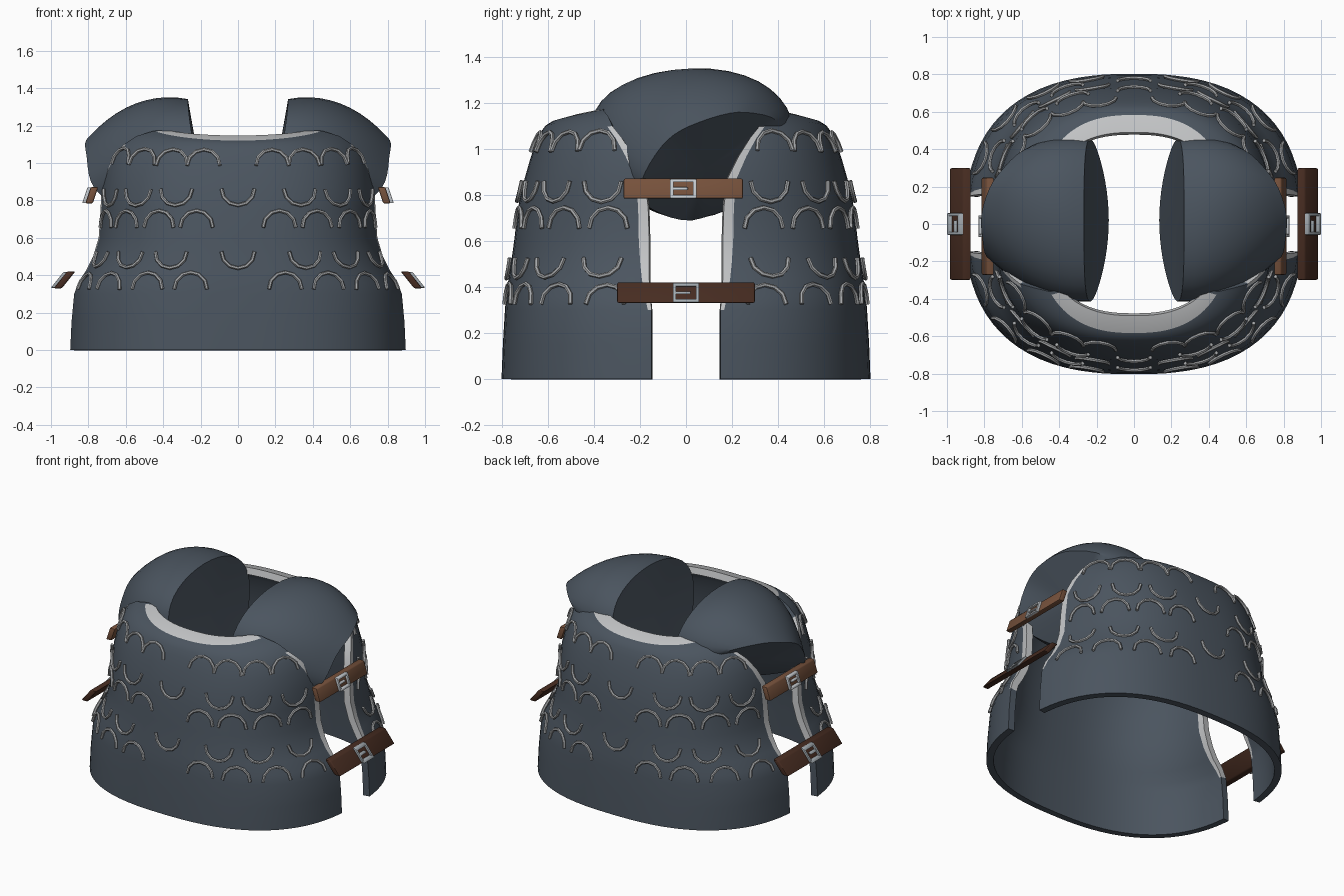
import bpy, bmesh, math
from mathutils import Vector, Matrix
from mathutils.bvhtree import BVHTree

if "Cube" in bpy.data.objects:
    bpy.data.objects.remove(bpy.data.objects["Cube"])


def material(name, rgb):
    m = bpy.data.materials.new(name)
    m.diffuse_color = (*rgb, 1)
    m.use_nodes = True
    m.node_tree.nodes["Principled BSDF"].inputs["Base Color"].default_value = m.diffuse_color
    return m


SLATE = material("slate_steel", (0.070, 0.090, 0.115))
TRIM = material("pale_trim", (0.54, 0.55, 0.56))
WIRE = material("grey_wire", (0.37, 0.38, 0.39))
BUCKLE = material("buckle_silver", (0.55, 0.58, 0.61))
BUCKLE_DARK = material("buckle_steel", (0.36, 0.40, 0.43))
BROWN = material("brown_leather", (0.18, 0.082, 0.044))
DARK = material("dark_leather", (0.062, 0.025, 0.015))


def finish(obj, angle=40):
    bpy.ops.object.select_all(action='DESELECT')
    obj.select_set(True)
    bpy.context.view_layer.objects.active = obj
    bpy.ops.object.convert(target='MESH')
    bpy.ops.object.shade_smooth_by_angle(angle=math.radians(angle))
    return obj


def mesh_object(name, bm, mats):
    me = bpy.data.meshes.new(name)
    bm.to_mesh(me)
    bm.free()
    for m in mats:
        me.materials.append(m)
    obj = bpy.data.objects.new(name, me)
    bpy.context.collection.objects.link(obj)
    return obj


# Plate levels: centre height, side-edge height, side-edge x, depth, side-edge y
ROWS = [(0, 0, .897, .803, .15), (.15, .15, .89, .797, .15), (.30, .30, .876, .788, .15),
        (.36, .36, .855, .783, .155), (.43, .43, .81, .773, .16), (.50, .50, .775, .762, .16),
        (.60, .60, .745, .748, .16), (.75, .75, .735, .73, .165), (.87, .87, .73, .703, .18),
        (.96, .97, .70, .677, .23), (1.03, 1.05, .66, .652, .28), (1.073, 1.10, .61, .632, .32),
        (1.102, 1.145, .54, .612, .34), (1.12, 1.172, .45, .583, .362), (1.147, 1.176, .385, .49, .35)]
N = 2.5


def plate_point(r, t):
    """Point of the front plate at fractional level r and position t in -1..1."""
    i = max(0, min(int(r), len(ROWS) - 2))
    zm, ze, xe, b, e = (p + (q - p) * (r - i) for p, q in zip(ROWS[i], ROWS[i + 1]))
    a = xe / (1 - (e / b) ** N) ** (1 / N)
    th = abs(t) * math.acos((e / b) ** (N / 2))
    x = math.copysign(a * math.sin(th) ** (2 / N), t)
    y = -b * math.cos(th) ** (2 / N)
    return Vector((x, y, zm + (ze - zm) * abs(t) ** 1.6))


def level_of(z):
    for i in range(len(ROWS) - 1):
        if ROWS[i][0] <= z <= ROWS[i + 1][0]:
            return i + (z - ROWS[i][0]) / (ROWS[i + 1][0] - ROWS[i][0])
    return len(ROWS) - 1


def at_fraction(r, f):
    """Point at a fraction f of the half girth, measured from the centre line."""
    pts = [plate_point(r, i / 40) for i in range(41)]
    run = [0]
    for p, q in zip(pts, pts[1:]):
        run.append(run[-1] + (q - p).length)
    goal = abs(f) * run[-1]
    i = max(k for k in range(40) if run[k] <= goal)
    p = pts[i].lerp(pts[i + 1], (goal - run[i]) / (run[i + 1] - run[i]))
    if f < 0:
        p.x = -p.x
    return p


def make_sheet():
    bm = bmesh.new()
    grid = []
    for r in range(len(ROWS)):
        w = .012 + .026 * min(1, max(0, (r - 2) / 4))  # edge strip narrows downwards
        cols = [-1] + [(1 - w) * (i / 17 - 1) for i in range(35)] + [1]
        grid.append([bm.verts.new(plate_point(r, t)) for t in cols])
    last = len(grid[0]) - 2
    for r in range(len(ROWS) - 1):
        for c in range(last + 1):
            f = bm.faces.new((grid[r][c], grid[r][c + 1], grid[r + 1][c + 1], grid[r + 1][c]))
            # pale neckline band and arm-side edges
            if (r == len(ROWS) - 2 and 0 < c < last) or (c in (0, last) and 2 <= r <= 10):
                f.material_index = 1
    bm.normal_update()
    return bm


def make_plate(name, turn):
    bm = make_sheet()
    bm.transform(Matrix.Rotation(turn, 4, 'Z'))
    obj = mesh_object(name, bm, [SLATE, TRIM])
    mod = obj.modifiers.new("thickness", 'SOLIDIFY')
    mod.thickness = 0.045
    mod.offset = -1
    return finish(obj)


def make_scales(name, turn):
    """Raised wire half-rings: arches (+1) and cups (-1) in rows around a plate."""
    cu = bpy.data.curves.new(name, 'CURVE')
    cu.dimensions = '3D'
    cu.bevel_depth = 0.010
    cu.bevel_resolution = 1
    cu.use_fill_caps = True
    cu.materials.append(WIRE)
    rot = Matrix.Rotation(turn, 3, 'Z')
    sheet = make_sheet()
    tree = BVHTree.FromBMesh(sheet)
    arch, cup = (.21, .41, .62, .83), (0, .33, .56, .81)
    for z0, way in ((.325, 1), (.525, -1), (.655, 1), (.86, -1), (.985, 1)):
        for f in sorted({s * k for k in (arch if way > 0 else cup) for s in (-1, 1)}):
            c = at_fraction(level_of(z0), f)
            n = tree.find_nearest(c)[1]
            across = Vector((0, 0, 1)).cross(n).normalized()
            up = n.cross(across)
            sp = cu.splines.new('POLY')
            sp.points.add(6)
            for i, p in enumerate(sp.points):
                a = math.pi * i / 6
                q, m = tree.find_nearest(c + across * .088 * math.cos(a)
                                         + up * way * .09 * math.sin(a))[:2]
                p.co = (*(rot @ (q + m * .010)), 1)
    sheet.free()
    obj = bpy.data.objects.new(name, cu)
    bpy.context.collection.objects.link(obj)
    return finish(obj, 50)


for side, turn in (("front", 0), ("back", math.pi)):
    make_plate(side + "_plate", turn)
    make_scales(side + "_scale_rings", turn)

# Shoulder guards: tilted inner face lofted to a slanted arm opening
RIM = [Vector(p) for p in ((.2, .03, .69), (.6, -.18, .76), (.77, -.19, .87), (.81, -.08, 1.04),
                           (.81, .08, 1.125), (.73, .26, 1.16), (.54, .41, 1.09), (.32, .25, .82))]


def rim_point(u):
    i, f = int(u), u - int(u)
    a, b, c, d = (RIM[(i + k) % 8] for k in (-1, 0, 1, 2))
    return .5 * (2 * b + (c - a) * f + (2 * a - 5 * b + 4 * c - d) * f * f
                 + (3 * b - a - 3 * c + d) * f ** 3)


def make_shoulder(name, sx):
    bm = bmesh.new()
    count, steps = 40, 10
    rings = []
    for k in range(steps + 1):
        s = k / steps
        ring = []
        for i in range(count):
            ph = 2 * math.pi * i / count
            sn, cs = math.sin(ph), math.cos(ph)
            z = 1.02 - .322 * cs
            x = .268 - .135 * max(0, (1.342 - z) / .65) ** 1.5
            disc = Vector((x, .02 - .425 * sn * (1 - .22 * cs), z))
            p = disc.lerp(rim_point(8 * i / count), s)
            bulge = .33 * s * (1 - s) * (1 - cs) / 2
            p += Vector((.15, -sn * (1.4 if sn > 0 else .65), -cs)) * bulge
            ring.append(bm.verts.new((p.x * sx, p.y, p.z)))
        rings.append(ring)
    for a, b in zip(rings, rings[1:]):
        for i in range(count):
            j = (i + 1) % count
            bm.faces.new((a[i], a[j], b[j], b[i]))
    ends = [bm.faces.new(rings[0]), bm.faces.new(rings[-1])]
    bmesh.ops.poke(bm, faces=ends)
    bmesh.ops.recalc_face_normals(bm, faces=bm.faces)
    return finish(mesh_object(name, bm, [SLATE]), 35)


# Straps and buckles, slanted outwards towards the bottom
def add_box(bm, centre, size):
    bmesh.ops.create_cube(bm, size=1, matrix=Matrix.Translation(centre) @ Matrix.Diagonal((*size, 1)))


def place(name, bm, mat, pos, slant, sx, bevel):
    for v in bm.verts:
        x, y, z = v.co
        v.co = (sx * (pos[0] + x - slant * z), pos[1] + y, pos[2] + z)
    bmesh.ops.recalc_face_normals(bm, faces=bm.faces)
    obj = mesh_object(name, bm, [mat])
    mod = obj.modifiers.new("soft_edges", 'BEVEL')
    mod.width = bevel
    mod.segments = 2
    finish(obj)


def make_strap(name, mat, metal, pos, slant, size, sx):
    bm = bmesh.new()
    add_box(bm, (0, 0, 0), size)
    place(name + "_strap", bm, mat, pos, slant, sx, .008)
    bm = bmesh.new()
    out = size[0] / 2 + .004
    for s in (-1, 1):
        add_box(bm, (out, s * .05, 0), (.026, .015, .082))
        add_box(bm, (out, 0, s * .035), (.026, .114, .014))
    add_box(bm, (out, -.015, 0), (.014, .07, .012))
    place(name + "_buckle", bm, metal, pos, slant, sx, .003)


for side, sx in (("right", 1), ("left", -1)):
    make_shoulder(side + "_shoulder_guard", sx)
    make_strap(side + "_upper", BROWN, BUCKLE, (.782, -.012, .828), .33, (.04, .52, .088), sx)
    make_strap(side + "_lower", DARK, BUCKLE_DARK, (.928, 0, .375), .80, (.044, .60, .09), sx)
